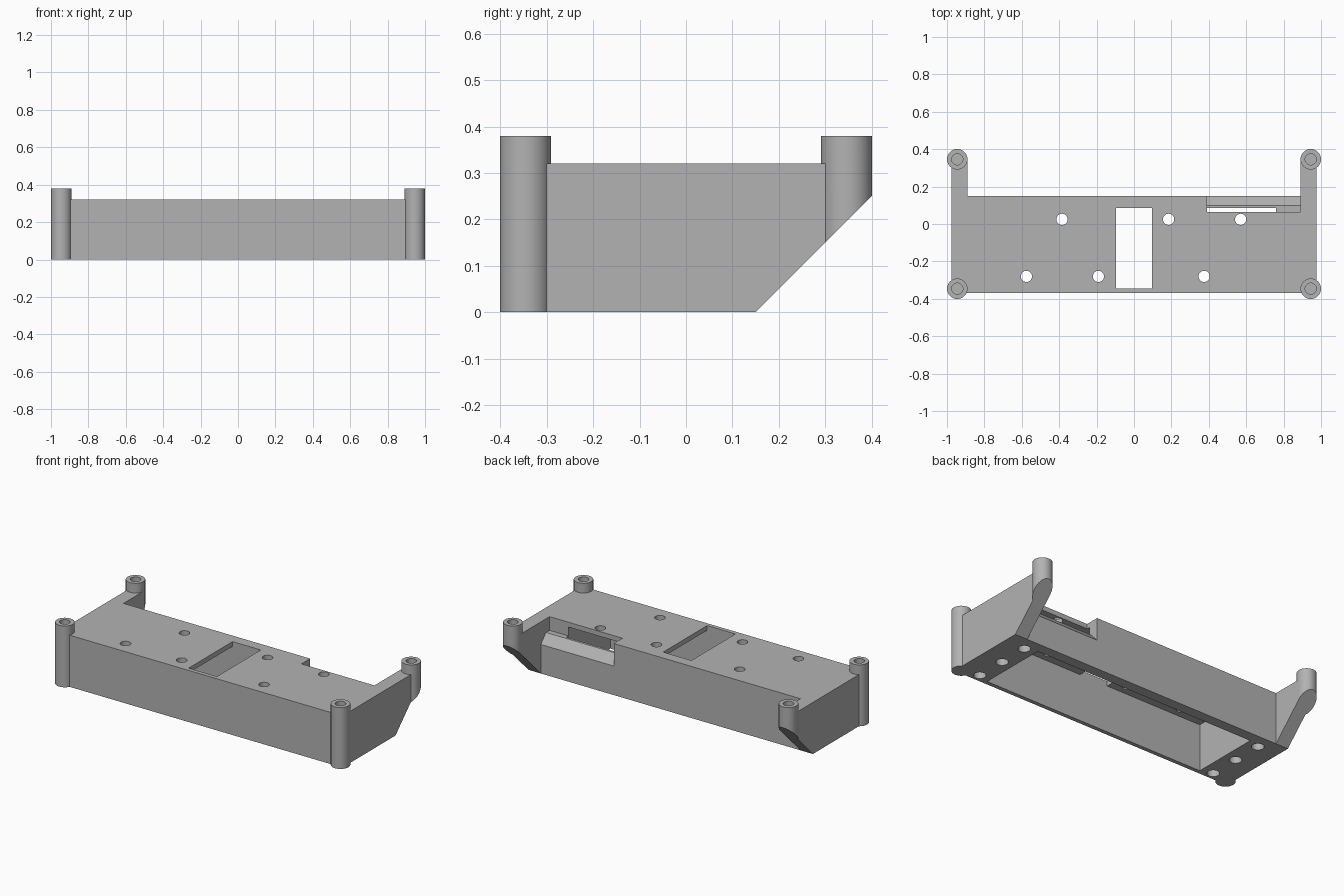
import bpy, bmesh, math

if "Cube" in bpy.data.objects:
    bpy.data.objects.remove(bpy.data.objects["Cube"])

grey = bpy.data.materials.new("plain_grey")
grey.use_nodes = True
color = (0.45, 0.45, 0.45, 1)
grey.diffuse_color = color
grey.node_tree.nodes["Principled BSDF"].inputs["Base Color"].default_value = color


def finish(bm, name):
    bmesh.ops.recalc_face_normals(bm, faces=bm.faces)
    mesh = bpy.data.meshes.new(name)
    bm.to_mesh(mesh)
    bm.free()
    mesh.materials.append(grey)
    obj = bpy.data.objects.new(name, mesh)
    bpy.context.collection.objects.link(obj)
    return obj


def prism(name, x0, x1, profile):
    """Extrude a (y, z) profile along x."""
    bm = bmesh.new()
    face = bm.faces.new([bm.verts.new((x0, y, z)) for y, z in profile])
    ext = bmesh.ops.extrude_face_region(bm, geom=[face])
    verts = [v for v in ext["geom"] if isinstance(v, bmesh.types.BMVert)]
    bmesh.ops.translate(bm, verts=verts, vec=(x1 - x0, 0, 0))
    return finish(bm, name)


def box(name, x0, x1, y0, y1, z0, z1):
    return prism(name, x0, x1, [(y0, z0), (y1, z0), (y1, z1), (y0, z1)])


def rod(name, x, y, radius, z0, z1, sides=40):
    bm = bmesh.new()
    bmesh.ops.create_cone(bm, cap_ends=True, segments=sides, radius1=radius,
                          radius2=radius, depth=z1 - z0)
    bmesh.ops.translate(bm, verts=bm.verts, vec=(x, y, (z0 + z1) / 2))
    return finish(bm, name)


def combine(target, tool, operation):
    tool.hide_render = True
    mod = target.modifiers.new("combine", "BOOLEAN")
    mod.operation = operation
    mod.solver = "EXACT"
    mod.object = tool
    bpy.context.view_layer.objects.active = target
    bpy.ops.object.modifier_apply(modifier=mod.name)
    bpy.data.objects.remove(tool)


def cut(tool):
    combine(housing, tool, "DIFFERENCE")


# Main block, with the space between the rear arms removed
housing = box("mounting_housing", -0.975, 0.975, -0.37, 0.35, -0.1, 0.32)
cut(box("rear_gap", -0.89, 0.89, 0.15, 0.6, -0.3, 0.6))

# Corner posts
posts = [(sx * 0.945, sy * 0.346) for sx in (-1, 1) for sy in (-1, 1)]
for x, y in posts:
    combine(housing, rod("corner_post", x, y, 0.055, -0.1, 0.38), "UNION")

# Flat base and sloped underside of the rear arms
cut(prism("underside", -2, 2, [(-1, 0), (0.15, 0), (1, 0.85), (1, -1), (-1, -1)]))

# Open cavity and the window in the top plate
cut(box("cavity", -0.76, 0.76, -0.345, 0.085, -0.2, 0.29))
cut(box("top_window", -0.097, 0.097, -0.345, 0.085, 0.2, 0.5))

# Bevelled rear notch
cut(prism("rear_notch", 0.39, 0.89, [(0.065, 0.5), (0.065, 0.235), (0.1, 0.235),
                                     (0.2, 0.125), (0.2, 0.5)]))

# Screw holes through the top plate
for y, row in ((0.025, (-0.385, 0.185, 0.57)), (-0.28, (-0.575, -0.19, 0.375))):
    for x in row:
        cut(rod("top_hole", x, y, 0.03, 0.2, 0.5, 32))

# Blind holes in the posts and in the base at both ends
for x, y in posts:
    cut(rod("post_hole", x, y, 0.03, 0.28, 0.5, 32))
for x in (-0.835, 0.835):
    for y in (0.06, -0.13, -0.32):
        cut(rod("base_hole", x, y, 0.035, -0.1, 0.2, 32))

# Smooth round walls, crisp edges
bpy.ops.object.select_all(action="DESELECT")
housing.select_set(True)
bpy.context.view_layer.objects.active = housing
bpy.ops.object.shade_smooth_by_angle(angle=math.radians(30))
